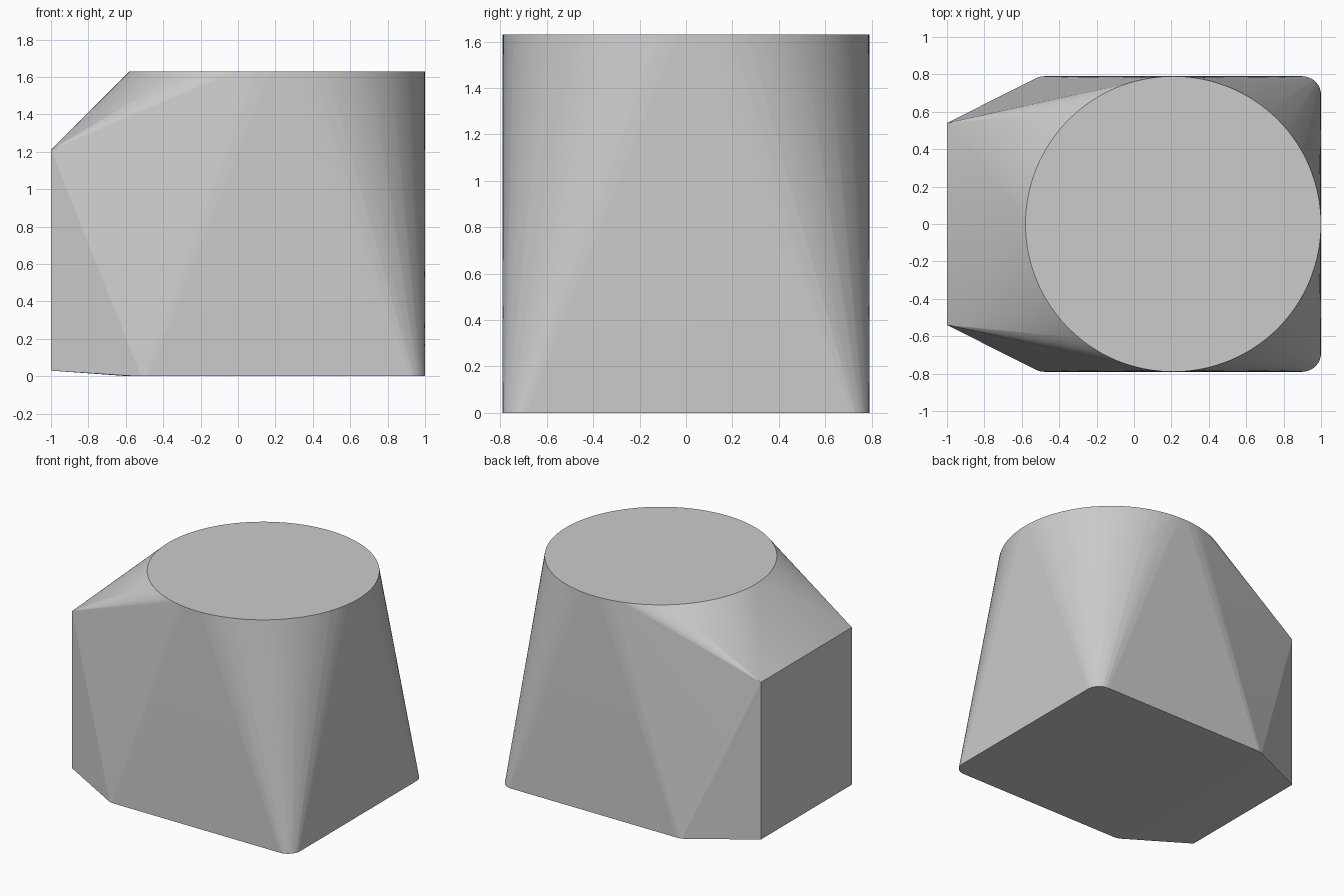
import bpy, bmesh
from math import sin, cos, pi

cube = bpy.data.objects.get("Cube")
if cube:
    bpy.data.objects.remove(cube)

HEIGHT, HALF, CENTRE_X = 1.63, 0.79, 0.21
CORNER_RADIUS = 0.1


def arc(cx, cy, radius, start, sweep, steps, z):
    """Points along a horizontal arc."""
    return [(cx + radius * cos(start + sweep * i / steps),
             cy + radius * sin(start + sweep * i / steps), z)
            for i in range(steps + 1)]


# Round top rim
points = arc(CENTRE_X, 0, HALF, 0, 2 * pi, 128, HEIGHT)[:-1]

# Rounded square foot
inset = HALF - CORNER_RADIUS
for k, (sx, sy) in enumerate([(1, 1), (-1, 1), (-1, -1), (1, -1)]):
    points += arc(CENTRE_X + sx * inset, sy * inset, CORNER_RADIUS,
                  k * pi / 2, pi / 2, 8, 0)

# Flat rectangular side panel
points += [(-1, y, z) for y in (-0.54, 0.54) for z in (0.03, 1.21)]

# Solid body wrapped around the three outlines
bm = bmesh.new()
for p in points:
    bm.verts.new(p)
bmesh.ops.convex_hull(bm, input=bm.verts)
bmesh.ops.dissolve_limit(bm, angle_limit=0.002, verts=bm.verts, edges=bm.edges)
bmesh.ops.recalc_face_normals(bm, faces=bm.faces)
mesh = bpy.data.meshes.new("adapter_body")
bm.to_mesh(mesh)
bm.free()
body = bpy.data.objects.new("adapter_body", mesh)
bpy.context.collection.objects.link(body)

# Plain grey
grey = bpy.data.materials.new("light_grey")
grey.use_nodes = True
colour = (0.6, 0.6, 0.6, 1)
grey.diffuse_color = colour
grey.node_tree.nodes["Principled BSDF"].inputs["Base Color"].default_value = colour
mesh.materials.append(grey)

# Soften only the fine facets
bpy.context.view_layer.objects.active = body
body.select_set(True)
bpy.ops.object.shade_smooth_by_angle(angle=0.05)
